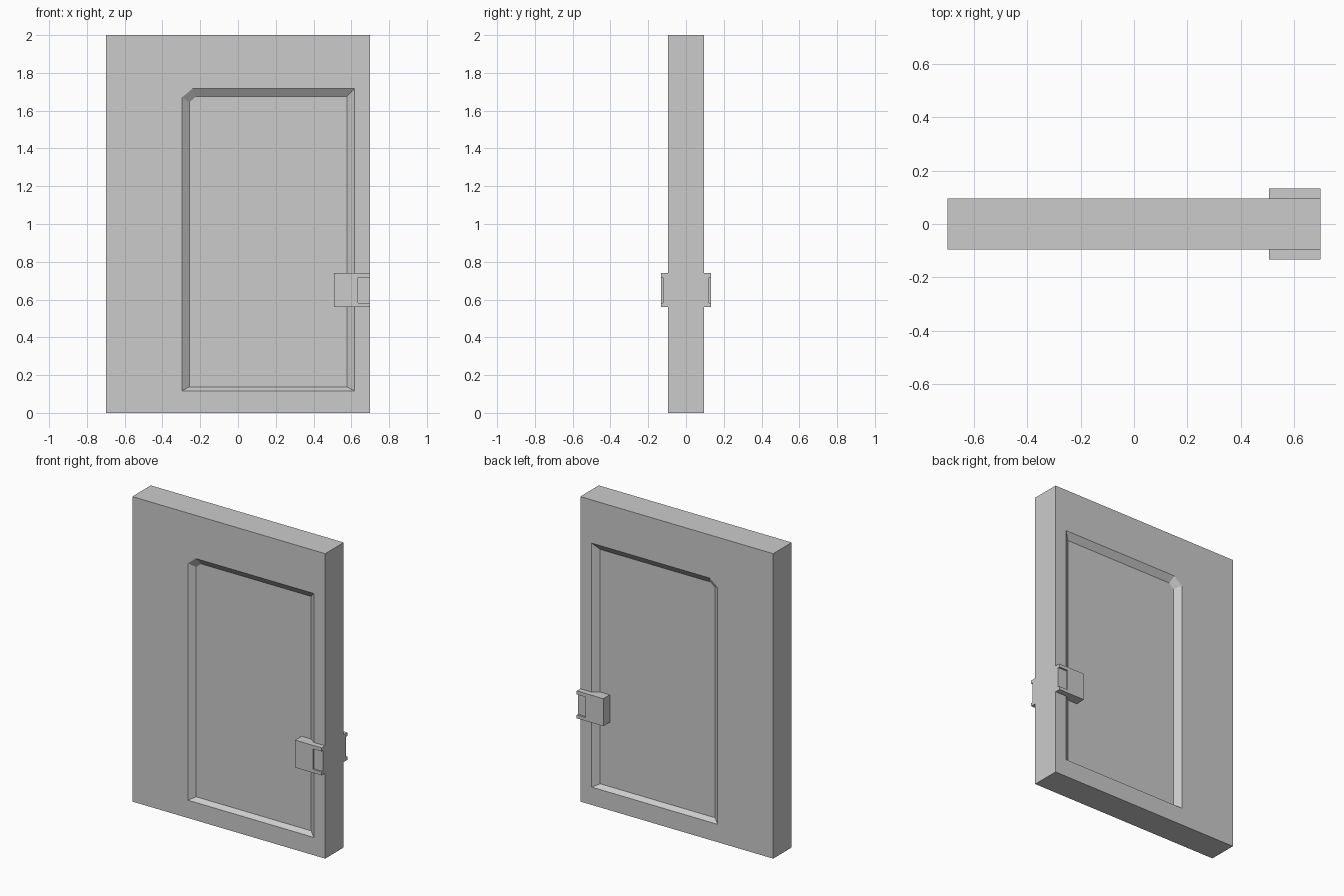
import bpy, bmesh

if "Cube" in bpy.data.objects:
    bpy.data.objects.remove(bpy.data.objects["Cube"])

HALF = 0.096      # half thickness of the slab
DEPTH = 0.03      # recess depth
GRIP = 0.133      # outer y of the handles


def add_mesh(name, bm):
    bmesh.ops.recalc_face_normals(bm, faces=bm.faces)
    mesh = bpy.data.meshes.new(name)
    bm.to_mesh(mesh)
    bm.free()
    obj = bpy.data.objects.new(name, mesh)
    bpy.context.collection.objects.link(obj)
    return obj


def loft(name, loops):
    """Closed solid through matching loops of points."""
    bm = bmesh.new()
    rings = [[bm.verts.new(p) for p in loop] for loop in loops]
    n = len(rings[0])
    for a, b in zip(rings, rings[1:]):
        for i in range(n):
            j = (i + 1) % n
            bm.faces.new((a[i], a[j], b[j], b[i]))
    bm.faces.new(rings[0])
    bm.faces.new(rings[-1])
    return add_mesh(name, bm)


def box(name, x0, x1, y0, y1, z0, z1):
    xz = [(x0, z0), (x1, z0), (x1, z1), (x0, z1)]
    return loft(name, [[(x, y, z) for x, z in xz] for y in (y0, y1)])


def combine(target, tool, operation):
    """Apply a boolean and discard the helper."""
    tool.hide_render = True
    mod = target.modifiers.new(operation.lower(), 'BOOLEAN')
    mod.object, mod.operation, mod.solver = tool, operation, 'EXACT'
    bpy.context.view_layer.objects.active = target
    bpy.ops.object.modifier_apply(modifier=mod.name)
    bpy.data.objects.remove(tool)


# Door slab
door = box("door", -0.70, 0.70, -HALF, HALF, 0, 2)

# Panel outline with one clipped corner, at the rim and at the floor
outer = [(-0.297, 0.117), (0.617, 0.117), (0.617, 1.717), (-0.24, 1.717), (-0.297, 1.67)]
inner = [(-0.257, 0.138), (0.577, 0.138), (0.577, 1.675), (-0.222, 1.675), (-0.257, 1.645)]

for side in (-1, 1):
    # Recessed panel with sloped borders
    levels = [(inner, HALF - DEPTH), (outer, HALF), (outer, HALF + 0.05)]
    cutter = loft("panel_cutter", [[(x, side * y, z) for x, z in pts] for pts, y in levels])
    combine(door, cutter, 'DIFFERENCE')

for side in (-1, 1):
    # Handle block with a shallow notch open at the door edge
    handle = box("handle", 0.507, 0.70, side * 0.03, side * GRIP, 0.56, 0.74)
    notch = box("notch_cutter", 0.636, 0.75, side * (GRIP - 0.012), side * 0.2, 0.582, 0.717)
    combine(handle, notch, 'DIFFERENCE')
    combine(door, handle, 'UNION')

# Merge leftover coplanar faces
bm = bmesh.new()
bm.from_mesh(door.data)
bmesh.ops.remove_doubles(bm, verts=bm.verts, dist=1e-5)
bmesh.ops.dissolve_limit(bm, angle_limit=0.01, verts=bm.verts, edges=bm.edges)
bm.to_mesh(door.data)
bm.free()
